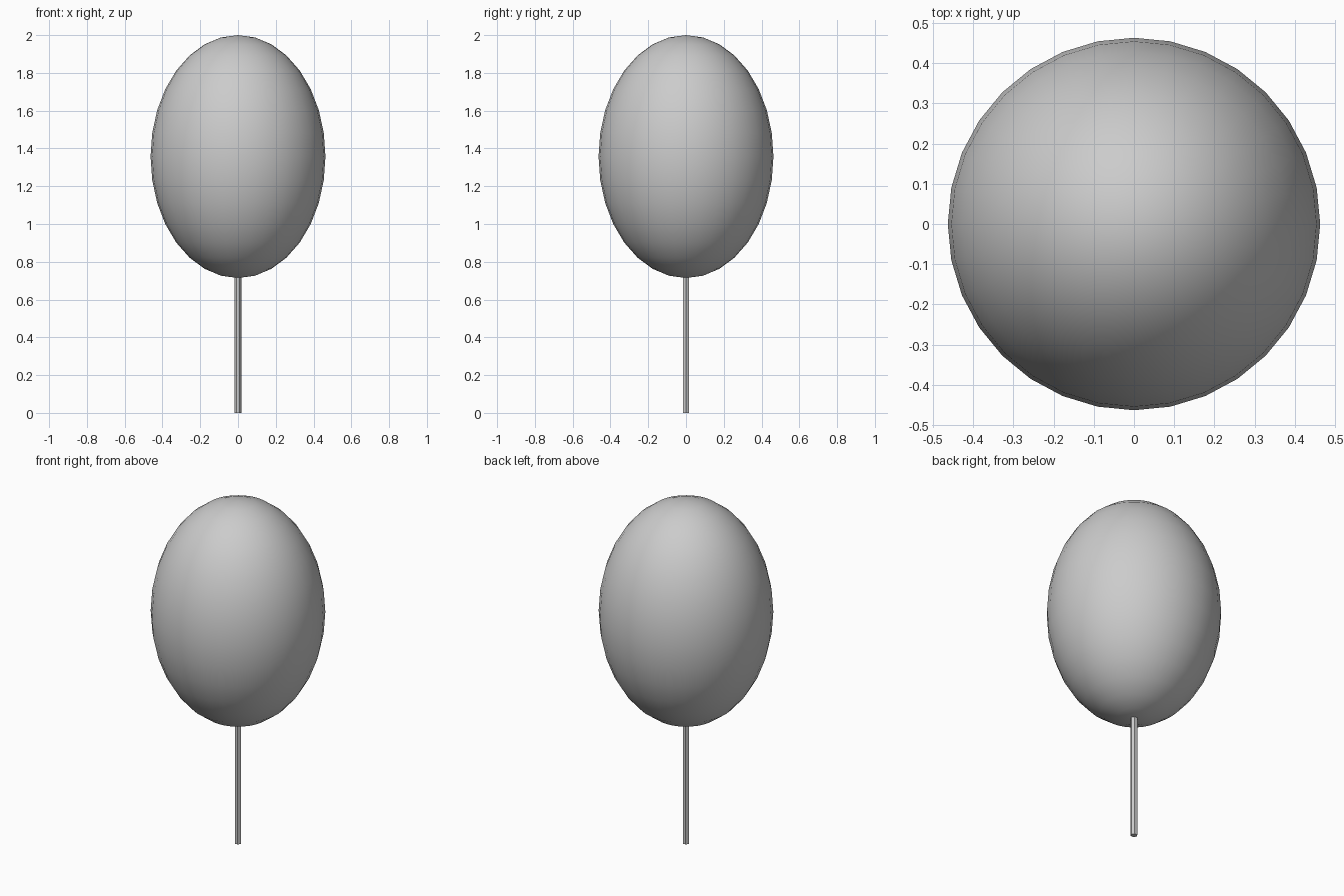
import bpy, math

if "Cube" in bpy.data.objects:
    bpy.data.objects.remove(bpy.data.objects["Cube"])

# Egg-shaped crown, smooth shaded
bpy.ops.mesh.primitive_uv_sphere_add(segments=32, ring_count=16, radius=1, location=(0, 0, 1.357))
crown = bpy.context.object
crown.name = "crown"
crown.scale = (0.463, 0.463, 0.643)
bpy.ops.object.transform_apply(location=False, rotation=False, scale=True)
bpy.ops.object.shade_smooth()

# Thin six-sided stem, its top just inside the crown
STEM_H = 0.72
bpy.ops.mesh.primitive_cylinder_add(vertices=6, radius=0.0185, depth=STEM_H,
                                    location=(0, 0, STEM_H / 2),
                                    rotation=(0, 0, math.pi / 2))
bpy.context.object.name = "stem"
